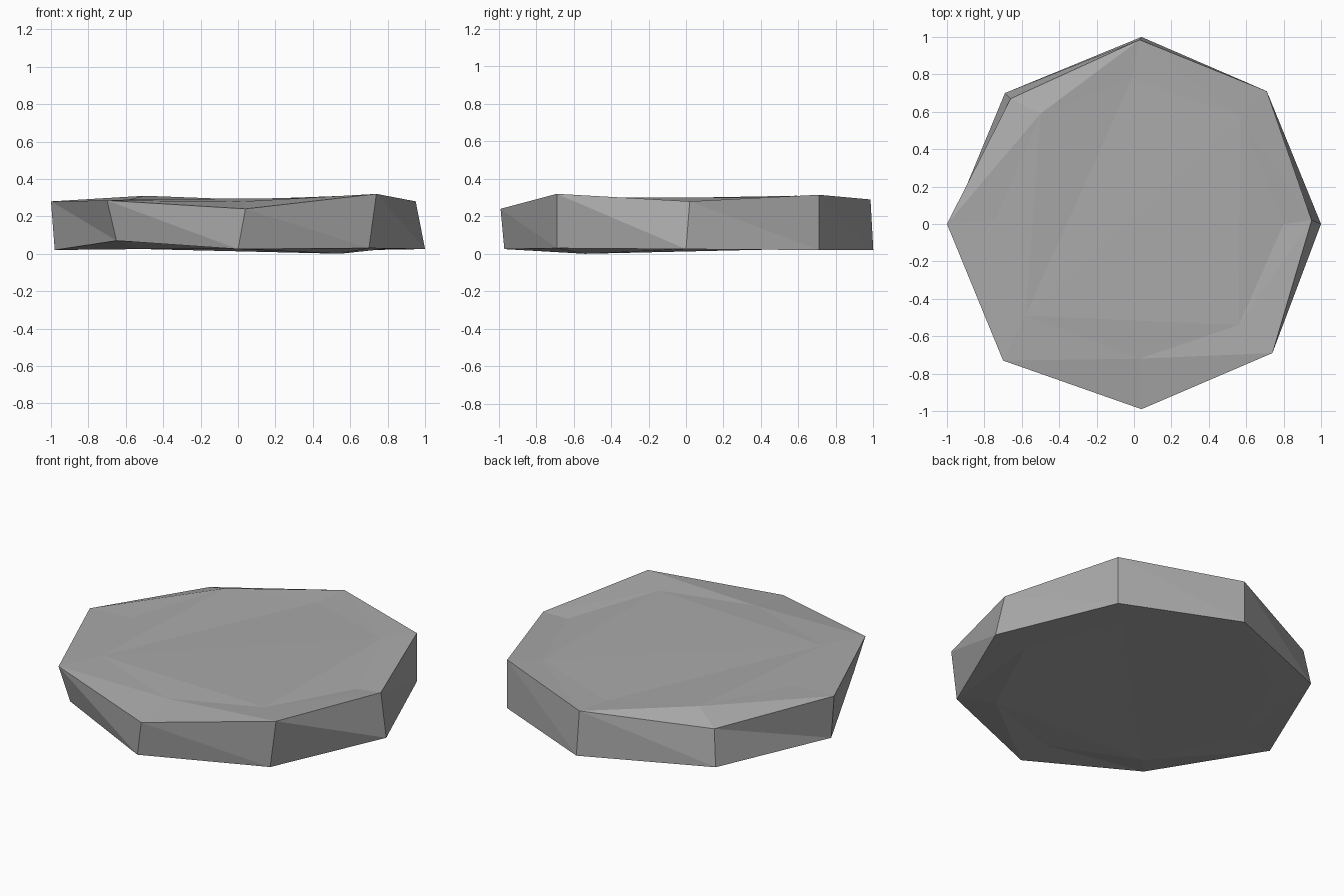
import bpy, bmesh
from mathutils import Vector

cube = bpy.data.objects.get("Cube")
if cube:
    bpy.data.objects.remove(cube, do_unlink=True)

# Rings run counter-clockwise from +x, eight corners each
TOP_RIM = [(.95, .02, .28), (.71, .71, .315), (.03, .985, .29), (-.66, .67, .245),
           (-1, 0, .28), (-.7, -.73, .285), (.04, -.99, .24), (.74, -.69, .32)]
TOP_FACE = [(.8, 0, .27), (.57, .57, .3), (-.01, .78, .285), (-.5, .59, .31),
            (-.74, .02, .285), (-.58, -.49, .29), (.03, -.72, .28), (.56, -.54, .3)]
BASE_RIM = [(1, 0, .025), (.71, .71, .02), (.04, 1, .02), (-.69, .7, .03),
            (-.98, 0, .02), (-.65, -.69, .07), (0, -.97, .025), (.7, -.69, .03)]
COUNT = len(TOP_RIM)
LOW_CORNER = 7


def add_ring(bm, points):
    return [bm.verts.new(p) for p in points]


def bridge(bm, lower, upper, lean):
    """Join two rings with triangles; lean sets each diagonal's direction."""
    for i in range(COUNT):
        j = (i + 1) % COUNT
        if lean[i] == "u":      # diagonal from upper corner i to lower corner j
            bm.faces.new((lower[i], lower[j], upper[i]))
            bm.faces.new((lower[j], upper[j], upper[i]))
        else:                   # diagonal from lower corner i to upper corner j
            bm.faces.new((lower[i], lower[j], upper[j]))
            bm.faces.new((lower[i], upper[j], upper[i]))


def fill(bm, ring, *corner_sets):
    for corners in corner_sets:
        bm.faces.new([ring[c] for c in corners])


bm = bmesh.new()
top_rim = add_ring(bm, TOP_RIM)
top_face = add_ring(bm, TOP_FACE)
base_rim = add_ring(bm, BASE_RIM)

# Underside ring is a shrunken base rim, with one corner bulging to the ground
base_points = [Vector((x * .78, y * .78, .025)) for x, y, z in BASE_RIM]
base_points[LOW_CORNER].z = 0
base_face = add_ring(bm, base_points)

# Faceted sides, chamfered upper border and shallow underside border
bridge(bm, base_rim, top_rim, "uuuuuuuu")
bridge(bm, top_rim, top_face, "lulululu"[:2] + "lu" + "ulu" + "u")
bridge(bm, base_face, base_rim, "uuuuuuuu")

# Uneven top and bottom, folded along the long facet lines
folds = [(1, 2, 5), (1, 5, 7), (2, 3, 5), (3, 4, 5), (5, 6, 7), (7, 0, 1)]
fill(bm, top_face, *folds)
fill(bm, base_face, *[f[::-1] for f in folds])

bmesh.ops.recalc_face_normals(bm, faces=bm.faces)
mesh = bpy.data.meshes.new("flat_stone")
bm.to_mesh(mesh)
bm.free()

# Plain grey stone
stone = bpy.data.materials.new("stone_grey")
stone.use_nodes = True
grey = (.4, .4, .4, 1)
stone.diffuse_color = grey
stone.node_tree.nodes["Principled BSDF"].inputs["Base Color"].default_value = grey
mesh.materials.append(stone)

slab = bpy.data.objects.new("flat_stone", mesh)
bpy.context.collection.objects.link(slab)
